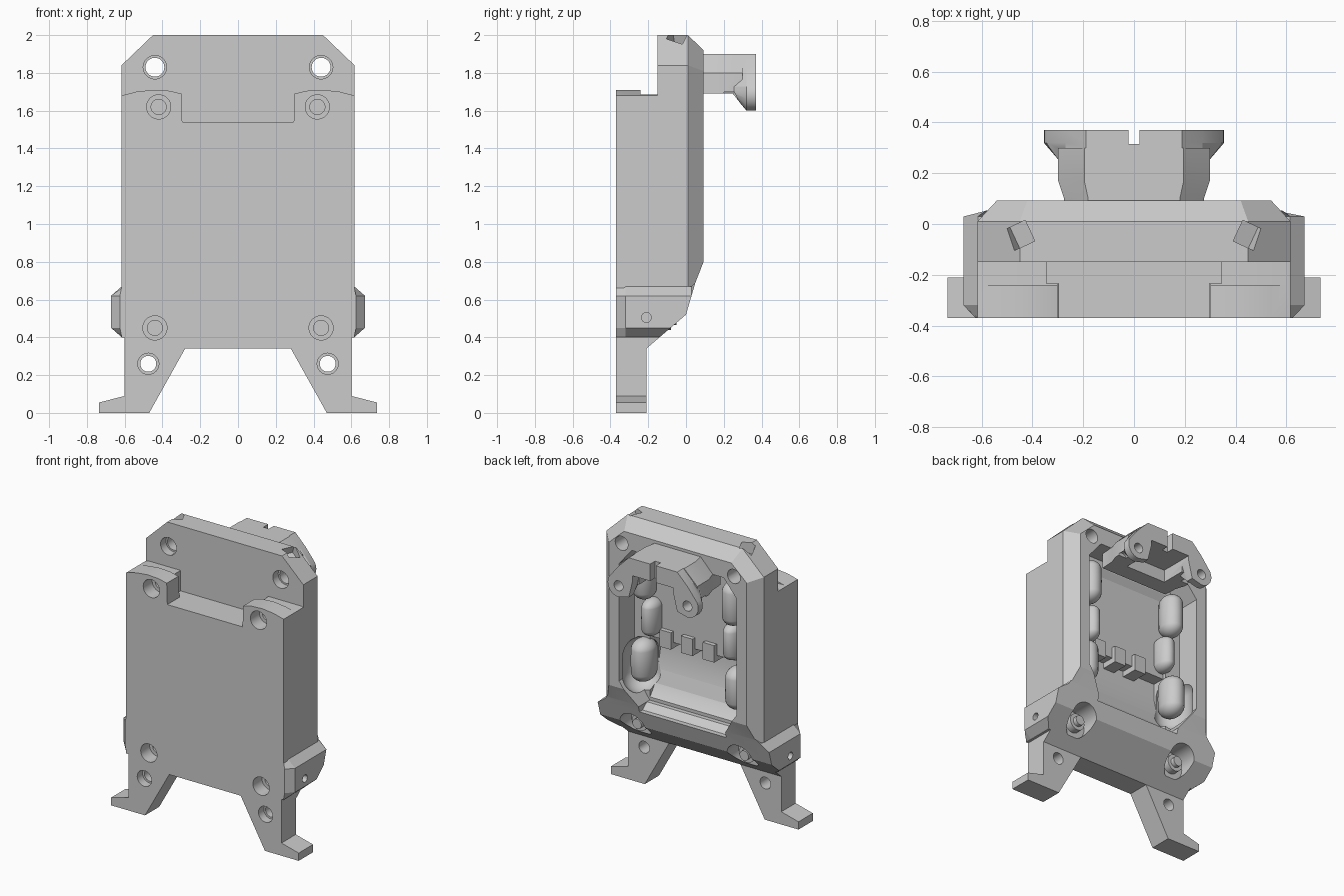
import bpy, bmesh, math
from mathutils import Matrix, Vector

cube = bpy.data.objects.get("Cube")
if cube:
    bpy.data.objects.remove(cube, do_unlink=True)

grey = bpy.data.materials.new("matte_grey")
grey.use_nodes = True
grey.diffuse_color = (0.6, 0.6, 0.6, 1)
grey.node_tree.nodes["Principled BSDF"].inputs["Base Color"].default_value = (0.6, 0.6, 0.6, 1)


def finish(name, bm):
    bmesh.ops.recalc_face_normals(bm, faces=bm.faces)
    me = bpy.data.meshes.new(name)
    bm.to_mesh(me)
    bm.free()
    me.materials.append(grey)
    ob = bpy.data.objects.new(name, me)
    bpy.context.collection.objects.link(ob)
    return ob


def loft(name, loops):
    """Join matching loops of points and cap both ends."""
    bm = bmesh.new()
    rings = [[bm.verts.new(p) for p in loop] for loop in loops]
    n = len(rings[0])
    for a, b in zip(rings, rings[1:]):
        for i in range(n):
            j = (i + 1) % n
            bm.faces.new((a[i], a[j], b[j], b[i]))
    bm.faces.new(rings[0])
    bm.faces.new(rings[-1])
    return finish(name, bm)


def plate(name, outline, y0, y1):
    return loft(name, [[(x, y, z) for x, z in outline] for y in (y0, y1)])


def side_profile(name, profile, x0, x1):
    return loft(name, [[(x, y, z) for y, z in profile] for x in (x0, x1)])


def box(name, x0, x1, y0, y1, z0, z1):
    return plate(name, [(x0, z0), (x1, z0), (x1, z1), (x0, z1)], y0, y1)


def rod(name, a, b, r):
    a, b = Vector(a), Vector(b)
    bm = bmesh.new()
    turn = (b - a).to_track_quat('Z', 'Y').to_matrix().to_4x4()
    bmesh.ops.create_cone(bm, cap_ends=True, segments=32, radius1=r, radius2=r,
                          depth=(b - a).length, matrix=Matrix.Translation((a + b) / 2) @ turn)
    return finish(name, bm)


def capsule(name, centre, size):
    bm = bmesh.new()
    bmesh.ops.create_uvsphere(bm, u_segments=24, v_segments=16, radius=size[0])
    for v in bm.verts:
        v.co.z += math.copysign(size[2], v.co.z) if abs(v.co.z) > 1e-5 else 0
        v.co.y *= size[1] / size[0]
        v.co += Vector(centre)
    return finish(name, bm)


def combine(target, other, operation):
    mod = target.modifiers.new(operation, 'BOOLEAN')
    mod.operation = operation
    mod.solver = 'EXACT'
    mod.object = other
    bpy.context.view_layer.objects.active = target
    bpy.ops.object.modifier_apply(modifier=mod.name)
    bpy.data.objects.remove(other, do_unlink=True)


def cut(target, other):
    combine(target, other, 'DIFFERENCE')


def join(target, other):
    combine(target, other, 'UNION')


def smooth(ob, degrees):
    bpy.ops.object.select_all(action='DESELECT')
    ob.select_set(True)
    bpy.context.view_layer.objects.active = ob
    bpy.ops.object.shade_smooth_by_angle(angle=math.radians(degrees))


def mirrored(half):
    return half + [(-x, z) for x, z in reversed(half)]


# Front slab with raised shoulders, top notch and splayed legs
half = [(.28, .34), (.47, 0), (.735, 0), (.735, .055), (.6, .09), (.6, .4), (.617, .4),
        (.617, 1.68), (.54, 1.7), (.45, 1.71), (.36, 1.705), (.3, 1.69), (.295, 1.54)]
body = plate("body", mirrored(half), -.37, -.12)
cut(body, box("shoulder_step", -.8, .8, -.24, 0, 1.685, 1.9))
cut(body, box("notch_relief", -.345, .345, -.235, 0, 1.54, 1.9))

# Rear housing with cut top corners and a bevelled back
outer = mirrored([(.6, .3), (.6, .4), (.617, .4), (.617, 1.84), (.45, 2)])
inner = mirrored([(.54, .3), (.54, .38), (.54, .42), (.54, 1.81), (.42, 1.92)])
join(body, loft("housing", [[(x, -.15, z) for x, z in outer],
                            [(x, .01, z) for x, z in outer],
                            [(x, .093, z) for x, z in inner]]))

# Side bumps
for s in (-1, 1):
    loops = []
    for y, out, top, low in ((-.37, .625, .62, .45), (-.32, .672, .62, .45),
                             (.03, .672, .62, .45), (.08, .55, .68, .45)):
        edge = min(.615, out - .005)
        loops.append([(s * .5, y, .4), (s * edge, y, .4), (s * out, y, low),
                      (s * out, y, top), (s * edge, y, top + .05), (s * .5, y, top + .05)])
    join(body, loft("side_bump", loops))

# Sloped underside at the back
cut(body, side_profile("underside", [(-.21, -.1), (-.21, .34), (0, .52), (.05, .69),
                                     (.093, .8), (.3, .8), (.3, -.1)], -1, 1))

# Rear cavity: recessed floor, curved trough below it, and shallower sides
cut(body, plate("cavity_rim", mirrored([(.34, .68), (.46, .85), (.46, 1.68), (.36, 1.8)]), -.08, .3))
cut(body, side_profile("cavity_centre", [(.3, .64), (0, .64), (-.02, .66), (-.09, .71), (-.14, .78),
                                         (-.17, .87), (-.2, 1), (-.2, 1.12), (-.11, 1.12),
                                         (-.11, 1.7), (-.05, 1.79), (.3, 1.79)], -.34, .34))
for s in (-1, 1):
    cut(body, capsule("lobe_pocket", (s * .38, -.05, .93), (.12, .14, .07)))

# Bored holes, screw pockets and corner pockets
for s in (-1, 1):
    for x, z, front, r, ring in ((.44, 1.83, -.15, .05, .062), (.475, .26, -.37, .042, .056)):
        cut(body, rod("through_hole", (s * x, -.5, z), (s * x, .3, z), r))
        cut(body, rod("counterbore", (s * x, front - .1, z), (s * x, front + .06, z), ring))
    for x, z in ((.42, 1.62), (.44, .45)):
        cut(body, rod("blind_hole", (s * x, -.5, z), (s * x, -.27, z), .064))
        cut(body, rod("blind_tip", (s * x, -.3, z), (s * x, -.22, z), .04))
    cut(body, rod("rear_pocket", (s * .42, -.13, .5), (s * .42, .3, .5), .1))
    cut(body, rod("side_hole", (s * .6, -.21, .505), (s * .8, -.21, .505), .026))
    pocket = box("corner_pocket", -.045, .045, -.045, .045, -.06, .15)
    pocket.matrix_world = (Matrix.Translation((s * .45, -.045, 1.99))
                           @ Matrix.Rotation(s * math.radians(-25), 4, 'Z')
                           @ Matrix.Rotation(s * math.radians(20), 4, 'Y'))
    bpy.context.view_layer.update()
    cut(body, pocket)

# Fittings inside the cavity
for s, side in ((-1, "right"), (1, "left")):
    for ob in (capsule(side + "_upper_lobe", (s * .35, -.04, 1.57), (.075, .09, .08)),
               capsule(side + "_middle_lobe", (s * .32, -.08, 1.28), (.06, .09, .07)),
               capsule(side + "_lower_lobe", (s * .37, -.06, .97), (.08, .1, .07)),
               rod(side + "_screw_boss", (s * .42, -.16, .5), (s * .42, -.08, .5), .06),
               rod(side + "_screw_head", (s * .42, -.09, .5), (s * .42, -.05, .5), .035)):
        smooth(ob, 35)
for i in range(3):
    x = (i - 1) * .17 + .05
    box("floor_tooth", x - .045, x + .045, -.21, -.08, 1.08, 1.2)

# Rear bracket: tapered block, eared end plate, slot and pin holes
block = loft("bracket", [[(x * w, y, z) for x, z in mirrored([(.29, 1.69), (.29, 1.8), (.19, 1.9)])]
                         for y, w in ((0, .93), (.1, .95), (.17, 1.03), (.3, 1.03))])
ear = [(.27 + .085 * math.cos(math.radians(a)), 1.685 + .085 * math.sin(math.radians(a)))
       for a in range(-90, 31, 15)]
end_outline = mirrored([(.16, 1.74), (.19, 1.62)] + ear + [(.27, 1.82), (.19, 1.9)])
narrow = [(max(-.295, min(.295, x)), z if z > 1.7 else 1.7 - (1.7 - z) * .15) for x, z in end_outline]
join(block, loft("eared_end", [[(x, .25, z) for x, z in narrow],
                               [(x, .32, z) for x, z in end_outline],
                               [(x, .37, z) for x, z in end_outline]]))
cut(block, box("channel", -.16, .16, .12, .5, 1.5, 1.78))
cut(block, box("slot", -.022, .022, .315, .5, 1.5, 2))
for s in (-1, 1):
    cut(block, rod("pin_hole", (s * .27, .2, 1.68), (s * .27, .5, 1.68), .035))

# Keep edges crisp while round bores stay smooth
for ob in (body, block):
    smooth(ob, 20)
